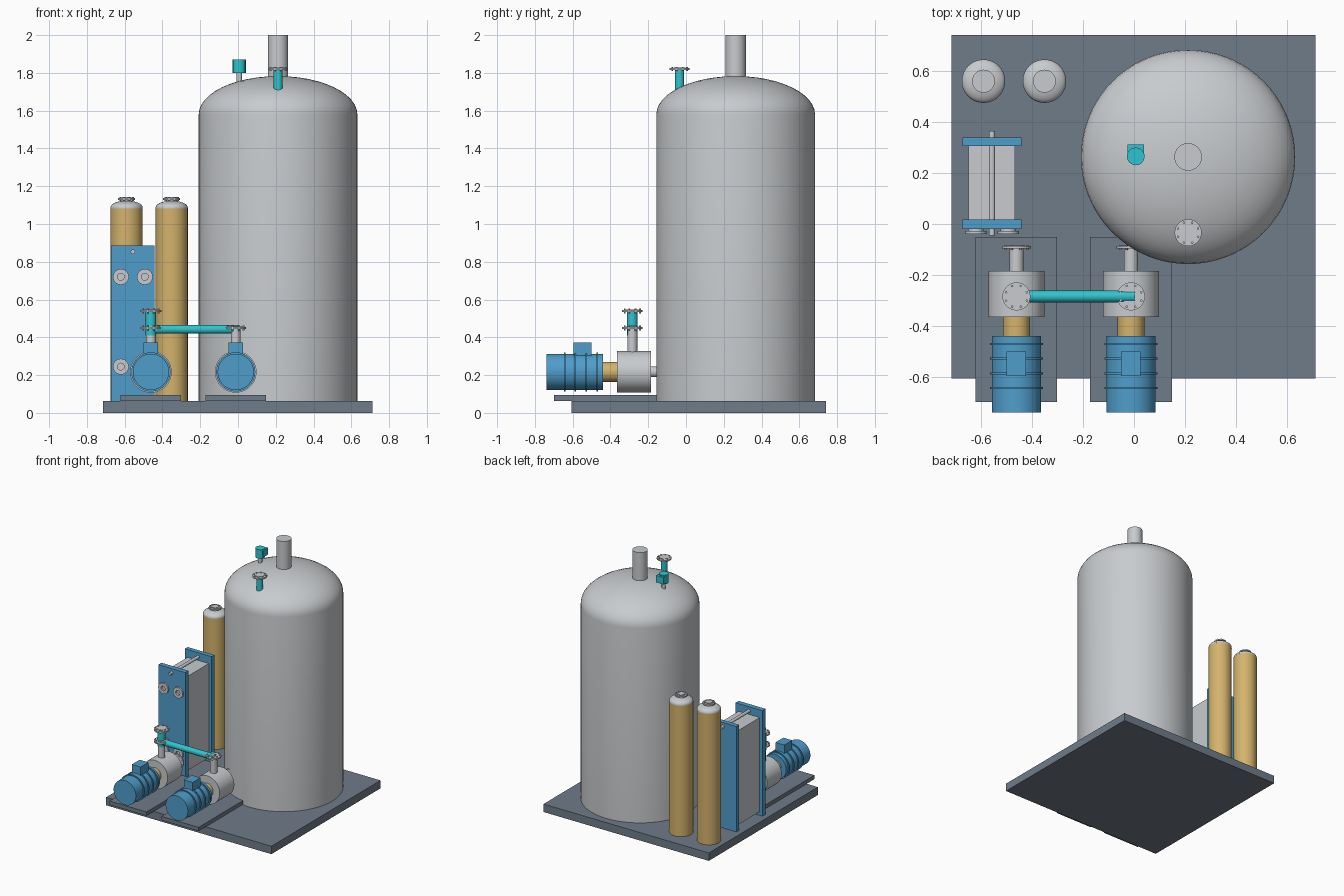
import bpy, bmesh, math
from mathutils import Vector

if "Cube" in bpy.data.objects:
    bpy.data.objects.remove(bpy.data.objects["Cube"])


def material(name, rgb):
    m = bpy.data.materials.new(name)
    m.diffuse_color = (*rgb, 1)
    m.use_nodes = True
    m.node_tree.nodes["Principled BSDF"].inputs["Base Color"].default_value = m.diffuse_color
    return m


STEEL = material("light steel", (0.58, 0.60, 0.62))
SLATE = material("slate base", (0.16, 0.20, 0.25))
BLUE = material("blue paint", (0.08, 0.34, 0.60))
TEAL = material("teal pipe", (0.03, 0.55, 0.62))
TAN = material("tan", (0.66, 0.45, 0.15))


def finish(name, bm, mat, smooth=True):
    bmesh.ops.recalc_face_normals(bm, faces=bm.faces)
    me = bpy.data.meshes.new(name)
    bm.to_mesh(me)
    bm.free()
    me.materials.append(mat)
    ob = bpy.data.objects.new(name, me)
    bpy.context.collection.objects.link(ob)
    if smooth:
        bpy.ops.object.select_all(action='DESELECT')
        ob.select_set(True)
        bpy.context.view_layer.objects.active = ob
        bpy.ops.object.shade_smooth_by_angle(angle=math.radians(35))
    return ob


def box(name, lo, hi, mat):
    bm = bmesh.new()
    bmesh.ops.create_cube(bm, size=1)
    for v in bm.verts:
        v.co = [lo[i] + (v.co[i] + 0.5) * (hi[i] - lo[i]) for i in range(3)]
    return finish(name, bm, mat, False)


def lathe(name, origin, axis, profile, mat, n=32):
    """Closed turned solid; profile is (radius, distance along axis)."""
    rot = Vector((0, 0, 1)).rotation_difference(Vector(axis))
    bm = bmesh.new()
    rings = []
    for r, h in profile:
        if r == 0:
            ring = [bm.verts.new(Vector(origin) + rot @ Vector((0, 0, h)))]
        else:
            ring = [bm.verts.new(Vector(origin) + rot @ Vector(
                (r * math.cos(2 * math.pi * i / n), r * math.sin(2 * math.pi * i / n), h)))
                for i in range(n)]
        rings.append(ring)
    for a, b in zip(rings, rings[1:]):
        for i in range(n):
            j = (i + 1) % n
            vs = [a[i % len(a)], a[j % len(a)], b[j % len(b)], b[i % len(b)]]
            bm.faces.new(list(dict.fromkeys(vs)))
    for ring in (rings[0], rings[-1]):
        if len(ring) > 1:
            bm.faces.new(ring)
    return finish(name, bm, mat)


def rod(name, a, b, r, mat, n=32):
    d = Vector(b) - Vector(a)
    return lathe(name, a, d.normalized(), [(r, 0), (r, d.length)], mat, n)


def flange(name, c, axis, r, bolt_len=0.026):
    """Disc with a raised face and a ring of bolts, centred on c."""
    c, axis = Vector(c), Vector(axis)
    lathe(name, c, axis, [(r, -0.005), (r, 0.005), (r * 0.6, 0.005), (r * 0.6, 0.008)], STEEL, 28)
    rot = Vector((0, 0, 1)).rotation_difference(axis)
    for i in range(8):
        t = math.pi * (i + 0.5) / 4
        p = c + rot @ Vector((math.cos(t), math.sin(t), 0)) * r * 0.8
        rod(name + "_bolt", p - axis * bolt_len / 2, p + axis * bolt_len / 2, 0.005, STEEL, 6)


def dome(r, z, h, steps=10, stop=1.0):
    return [(r * math.cos(t), z + h * math.sin(t))
            for t in (math.pi / 2 * stop * i / steps for i in range(steps + 1))]


UP, FRONT, BACK = (0, 0, 1), (0, -1, 0), (0, 1, 0)

# Skid base
box("base_plate", (-0.715, -0.605, 0), (0.712, 0.74, 0.062), SLATE)

# Large tank with elliptical head and vent stack
TX, TY = 0.212, 0.263
lathe("tank", (TX, TY, 0), UP,
      [(0.42, 0.06)] + dome(0.42, 1.58, 0.203, 12)[:-1] + [(0, 1.783)], STEEL, 72)
rod("vent_stack", (TX, TY, 1.74), (TX, TY, 2.0), 0.054, STEEL, 40)

# Tank top inlet
rod("tank_inlet", (TX, -0.034, 1.68), (TX, -0.034, 1.815), 0.024, TEAL)
flange("tank_inlet_flange", (TX, -0.034, 1.82), UP, 0.053, 0.022)

# Relief valve on tank head
rod("relief_stem", (0.007, 0.265, 1.72), (0.007, 0.265, 1.81), 0.014, STEEL, 20)
rod("relief_body", (0.007, 0.265, 1.80), (0.007, 0.265, 1.87), 0.035, TEAL, 16)
box("relief_outlet", (-0.025, 0.25, 1.808), (0.04, 0.311, 1.862), TEAL)

# Two filter columns
for x in (-0.59, -0.351):
    y = 0.56
    rod("column", (x, y, 0.06), (x, y, 1.085), 0.085, TAN, 40)
    lathe("column_cap", (x, y, 0), UP, [(0.0852, 1.083)] + dome(0.085, 1.088, 0.035, 6, 0.8),
          STEEL, 40)
    rod("column_neck", (x, y, 1.10), (x, y, 1.142), 0.027, STEEL, 24)
    flange("column_flange", (x, y, 1.132), UP, 0.045, 0.02)

# Plate heat exchanger
for name, y0, y1 in (("exchanger_front_plate", -0.02, 0.018), ("exchanger_back_plate", 0.305, 0.34)):
    box(name, (-0.673, y0, 0.06), (-0.441, y1, 0.885), BLUE)
box("exchanger_plate_pack", (-0.649, 0.018, 0.09), (-0.466, 0.305, 0.825), STEEL)
rod("exchanger_guide_bar", (-0.557, -0.045, 0.853), (-0.557, 0.365, 0.853), 0.012, STEEL, 20)
for x in (-0.62, -0.493):
    for z in (0.245, 0.72):
        lathe("exchanger_port", (x, -0.015, z), FRONT,
              [(0.03, 0), (0.03, 0.012), (0.042, 0.012), (0.042, 0.024),
               (0.018, 0.024), (0.018, 0.008)], STEEL, 28)

# Two motor pumps
AZ, PY = 0.217, -0.284
for x in (-0.461, -0.012):
    box("pump_plate", (x - 0.16, -0.698, 0.064), (x + 0.16, -0.05, 0.094), SLATE)
    rod("motor", (x, -0.738, AZ), (x, -0.44, AZ), 0.096, BLUE, 40)
    for y in (-0.47, -0.528, -0.586, -0.643):
        rod("motor_rib", (x, y - 0.004, AZ), (x, y + 0.004, AZ), 0.104, BLUE, 40)
    box("terminal_box", (x - 0.038, -0.596, 0.29), (x + 0.038, -0.5, 0.373), BLUE)
    rod("coupling", (x, -0.445, AZ), (x, -0.36, AZ), 0.053, TAN)
    rod("pump_casing", (x, -0.365, AZ), (x, -0.185, AZ), 0.11, STEEL, 40)
    rod("suction_pipe", (x, -0.19, AZ), (x, -0.09, AZ), 0.028, STEEL)
    flange("suction_flange", (x, -0.092, AZ), BACK, 0.057, 0.018)
    rod("discharge_pipe", (x, PY, 0.31), (x, PY, 0.445), 0.026, STEEL)
    flange("discharge_flange", (x, PY, 0.45), UP, 0.055)

# Discharge header joining the pumps and rising at the left one
rod("header_pipe", (-0.461, PY, 0.442), (0.004, PY, 0.442), 0.023, TEAL)
rod("riser_pipe", (-0.461, PY, 0.41), (-0.461, PY, 0.538), 0.0275, TEAL)
flange("riser_flange", (-0.461, PY, 0.54), UP, 0.055)
